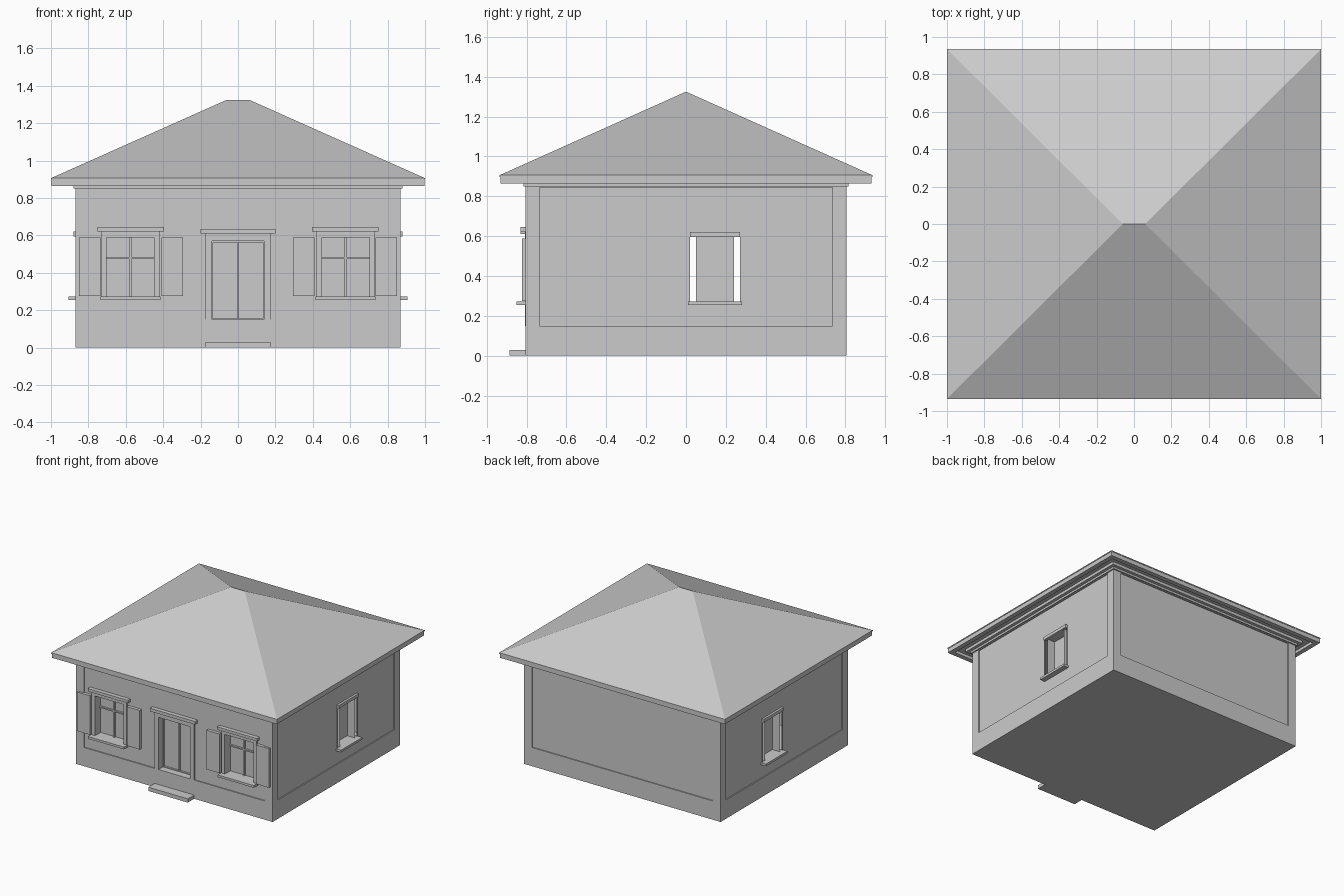
import bpy, bmesh, math
from mathutils import Matrix, Vector

if "Cube" in bpy.data.objects:
    bpy.data.objects.remove(bpy.data.objects["Cube"])

WX, WY, WZ = 0.87, 0.805, 0.865   # wall half sizes and height

stone = bpy.data.materials.new("plain_grey")
stone.diffuse_color = (0.6, 0.6, 0.6, 1)
stone.use_nodes = True
stone.node_tree.nodes["Principled BSDF"].inputs["Base Color"].default_value = stone.diffuse_color


def finish(name, bm):
    bmesh.ops.remove_doubles(bm, verts=bm.verts, dist=1e-5)
    me = bpy.data.meshes.new(name)
    bm.to_mesh(me)
    bm.free()
    me.materials.append(stone)
    ob = bpy.data.objects.new(name, me)
    bpy.context.collection.objects.link(ob)
    return ob


def mirror_x(ob):
    mod = ob.modifiers.new("mirror", 'MIRROR')
    mod.use_mirror_merge = False
    return ob


def box(name, x0, x1, y0, y1, z0, z1):
    bm = bmesh.new()
    bmesh.ops.create_cube(bm, size=1)
    for v in bm.verts:
        v.co = ((x0 + x1) / 2 + v.co.x * (x1 - x0),
                (y0 + y1) / 2 + v.co.y * (y1 - y0),
                (z0 + z1) / 2 + v.co.z * (z1 - z0))
    return finish(name, bm)


def wall(name, half, dist, angle, rects):
    """Wall in relief. rects: (u0, u1, z0, z1, depth), later ones win; depth None is a gap."""
    us = sorted({-half, half} | {u for r in rects for u in r[:2]})
    zs = sorted({0, WZ} | {z for r in rects for z in r[2:4]})
    rot = Matrix.Rotation(angle, 3, 'Z')
    bm = bmesh.new()

    def depth(i, j):
        u, z, d = (us[i] + us[i + 1]) / 2, (zs[j] + zs[j + 1]) / 2, 0
        for u0, u1, z0, z1, dd in rects:
            if u0 < u < u1 and z0 < z < z1:
                d = dd
        return d

    def face(*pts):
        bm.faces.new([bm.verts.new(rot @ Vector((u, d - dist, z))) for u, d, z in pts])

    for i in range(len(us) - 1):
        for j in range(len(zs) - 1):
            a, b, lo, hi = us[i], us[i + 1], zs[j], zs[j + 1]
            d = depth(i, j)
            if d is not None:
                face((a, d, lo), (b, d, lo), (b, d, hi), (a, d, hi))
            d = d or 0
            if i + 2 < len(us):
                e = depth(i + 1, j) or 0
                if e != d:
                    face((b, d, lo), (b, e, lo), (b, e, hi), (b, d, hi))
            if j + 2 < len(zs):
                e = depth(i, j + 1) or 0
                if e != d:
                    face((a, d, hi), (b, d, hi), (b, e, hi), (a, e, hi))
    return finish(name, bm)


# Walls with shallow panels, recessed windows and a double door
P, D = 0.008, 0.07
front = [(-0.80, 0.80, 0.15, 0.845, P)]
for s in (-1, 1):
    c = s * 0.575
    front += [(c - 0.155, c + 0.155, 0.27, 0.62, -0.004),      # casing
              (c - 0.127, c + 0.127, 0.27, 0.59, D),           # panes
              (c - 0.006, c + 0.006, 0.27, 0.59, D - 0.015),   # upright bar
              (c - 0.127, c + 0.127, 0.474, 0.484, D - 0.015)] # cross bar
front += [(-0.175, 0.175, 0.15, 0.61, -0.004),
          (-0.14, 0.14, 0.15, 0.57, D - 0.015),
          (-0.135, -0.003, 0.155, 0.563, D),
          (0.003, 0.135, 0.155, 0.563, D)]
wall("front_wall", WX, WY, 0, front)
wall("back_wall", WX, WY, math.pi, [(-0.80, 0.80, 0.15, 0.845, P)])
mirror_x(wall("side_walls", WY, WX, math.pi / 2, [
    (-0.735, 0.735, 0.15, 0.845, P),
    (0.02, 0.27, 0.27, 0.595, None),
    (0.05, 0.24, 0.27, 0.595, D)]))

# Floor
bm = bmesh.new()
bm.faces.new([bm.verts.new((x, y, 0)) for x, y in
              ((-WX, -WY), (-WX, WY), (WX, WY), (WX, -WY))])
finish("floor", bm)

# Window trim and shutters
mirror_x(box("front_sill", 0.415, 0.735, -0.85, -0.79, 0.255, 0.273))
mirror_x(box("front_window_lintel", 0.395, 0.75, -0.83, -0.79, 0.622, 0.645))
mirror_x(box("inner_shutter", 0.295, 0.41, -0.822, -0.79, 0.275, 0.588))
mirror_x(box("outer_shutter", 0.735, 0.85, -0.822, -0.79, 0.275, 0.588))
mirror_x(box("side_sill", 0.80, 0.905, 0.01, 0.28, 0.255, 0.273))
mirror_x(box("side_lintel", 0.85, 0.88, 0.02, 0.27, 0.595, 0.62))

# Door trim and step
box("door_lintel", -0.20, 0.20, -0.83, -0.79, 0.61, 0.635)
box("door_step", -0.175, 0.175, -0.885, -WY, 0, 0.03)

# Stepped cornice under the eaves
for name, off, z0, z1 in (("lower_cornice", 0.01, 0.85, 0.866),
                          ("upper_cornice", 0.035, 0.866, 0.888)):
    box(name, -WX - off, WX + off, -WY - off, WY + off, z0, z1)

# Hipped roof: rings from the soffit out over the fascia and up to the ridge
bm = bmesh.new()
rings = []
for hx, hy, z in ((0.96, 0.895, 0.888), (0.96, 0.895, 0.865), (0.997, 0.932, 0.865),
                  (0.997, 0.932, 0.898), (1.0, 0.935, 0.898), (1.0, 0.935, 0.906),
                  (0.06, 0, 1.325)):
    rings.append([bm.verts.new((sx * hx, sy * hy, z))
                  for sx, sy in ((-1, -1), (1, -1), (1, 1), (-1, 1))])
bm.faces.new(rings[0])
for lo, hi in zip(rings, rings[1:]):
    for k in range(4):
        n = (k + 1) % 4
        bm.faces.new((lo[k], lo[n], hi[n], hi[k]))
bmesh.ops.remove_doubles(bm, verts=bm.verts, dist=1e-5)
bmesh.ops.recalc_face_normals(bm, faces=bm.faces)
finish("hip_roof", bm)
